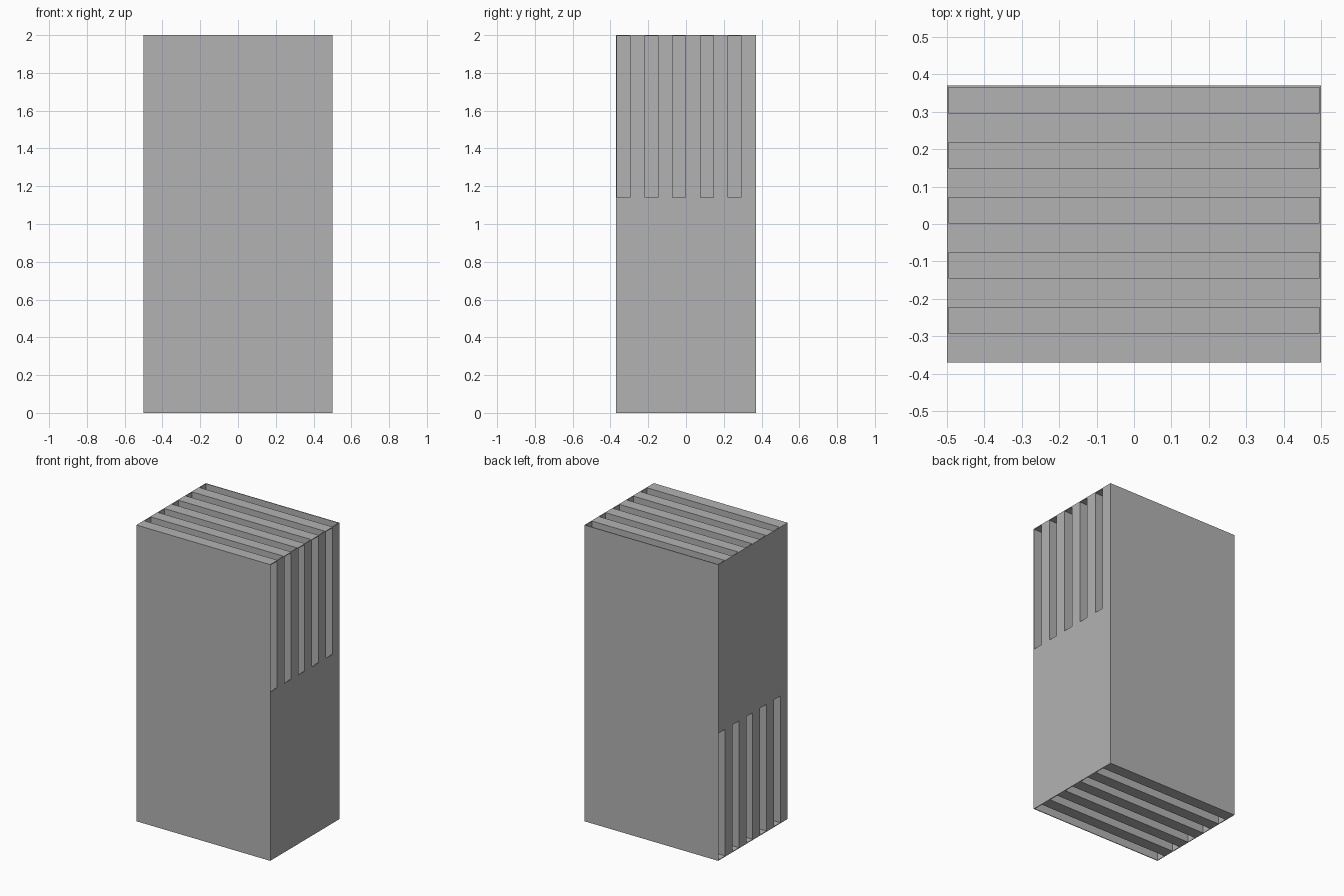
import bpy, bmesh

cube = bpy.data.objects.get("Cube")
if cube:
    bpy.data.objects.remove(cube)

WIDTH, DEPTH, HEIGHT = 1.0, 0.74, 2.0
WALL = 0.005
CHANNELS = 10
PITCH = (DEPTH - WALL) / CHANNELS
SILL = 1.14          # lower edge of the side openings

grey = bpy.data.materials.new("plain grey")
grey.use_nodes = True
colour = (0.45, 0.45, 0.45, 1)
grey.diffuse_color = colour
grey.node_tree.nodes["Principled BSDF"].inputs["Base Color"].default_value = colour


def make_object(name, bm):
    bmesh.ops.recalc_face_normals(bm, faces=bm.faces)
    mesh = bpy.data.meshes.new(name)
    bm.to_mesh(mesh)
    bm.free()
    mesh.materials.append(grey)
    obj = bpy.data.objects.new(name, mesh)
    bpy.context.collection.objects.link(obj)
    return obj


def add_prism(bm, profile, y0, y1):
    """Extrude an (x, z) outline from y0 to y1."""
    face = bm.faces.new([bm.verts.new((x, y0, z)) for x, z in profile])
    new = bmesh.ops.extrude_face_region(bm, geom=[face])["geom"]
    verts = [g for g in new if isinstance(g, bmesh.types.BMVert)]
    bmesh.ops.translate(bm, verts=verts, vec=(0, y1 - y0, 0))


# Solid block
half = WIDTH / 2
bm = bmesh.new()
add_prism(bm, [(-half, 0), (half, 0), (half, HEIGHT), (-half, HEIGHT)],
          -DEPTH / 2, DEPTH / 2)
block = make_object("exchanger_block", bm)

# L-shaped air channels: open below and at the upper +x side;
# every second one is turned half round about the centre
inner = half - WALL
top = HEIGHT - WALL
duct = [(-inner, -0.1), (inner, -0.1), (inner, SILL),
        (half + 0.1, SILL), (half + 0.1, top), (-inner, top)]
turned = [(-x, HEIGHT - z) for x, z in duct]
bm = bmesh.new()
for i in range(CHANNELS):
    y0 = -DEPTH / 2 + WALL + i * PITCH
    add_prism(bm, turned if i % 2 else duct, y0, y0 + PITCH - WALL)
cutter = make_object("channel_cutter", bm)
cutter.hide_render = True

# Cut the channels and keep only the finished block
cut = block.modifiers.new("channels", "BOOLEAN")
cut.operation = "DIFFERENCE"
cut.solver = "EXACT"
cut.object = cutter
bpy.context.view_layer.update()
graph = bpy.context.evaluated_depsgraph_get()
finished = bpy.data.meshes.new_from_object(block.evaluated_get(graph))
block.modifiers.clear()
block.data = finished
bpy.data.objects.remove(cutter)
